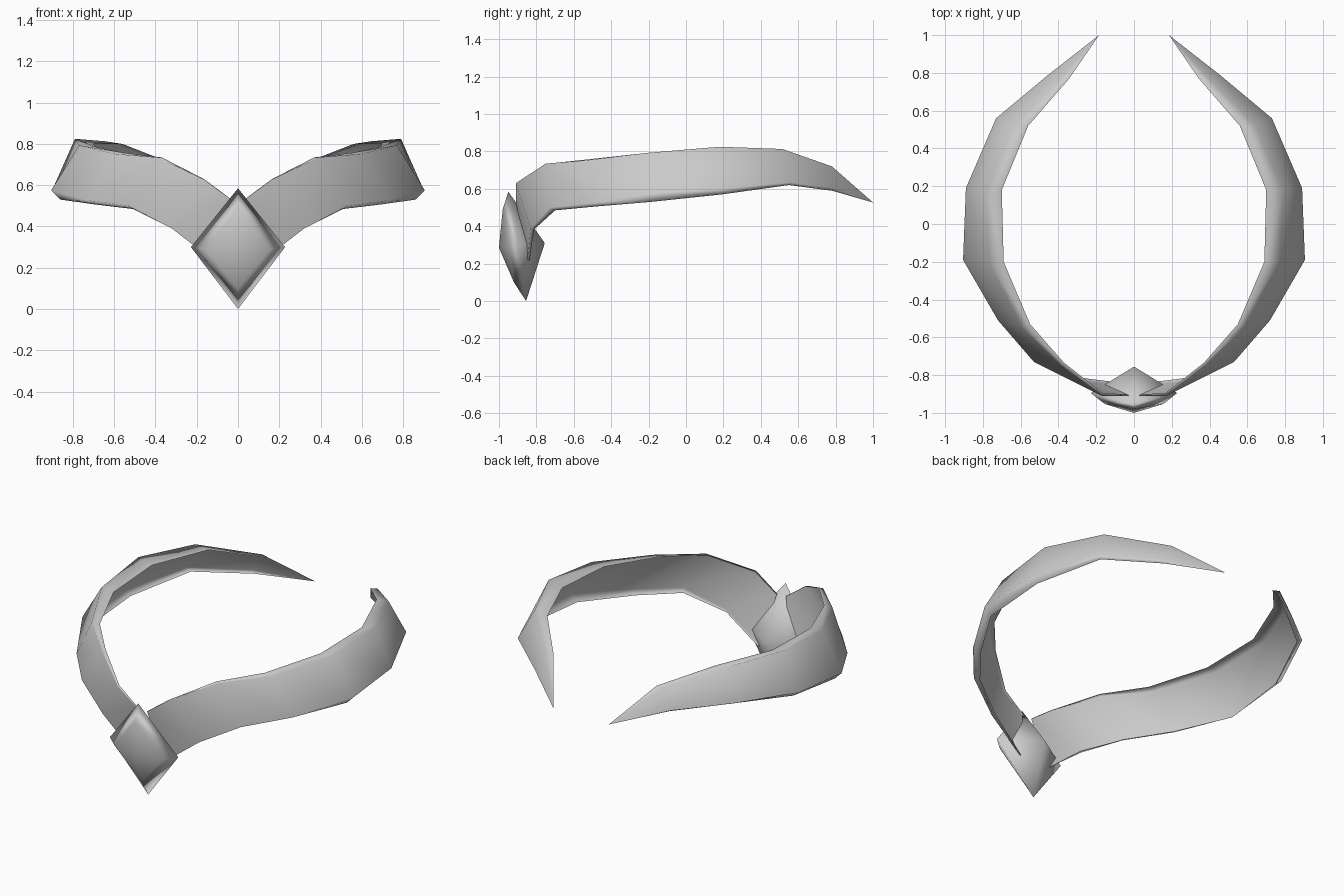
import bpy
import bmesh

cube = bpy.data.objects.get("Cube")
if cube:
    bpy.data.objects.remove(cube, do_unlink=True)

# One plain grey for the whole piece
grey = bpy.data.materials.new("light_grey")
grey.use_nodes = True
colour = (0.6, 0.6, 0.6, 1)
grey.diffuse_color = colour
grey.node_tree.nodes["Principled BSDF"].inputs["Base Color"].default_value = colour


def loft(name, sections, end, start=None, closed=False, mirror=False):
    """Skin cross-sections in order, closing the ends to points."""
    bm = bmesh.new()
    rows = [[bm.verts.new(p) for p in section] for section in sections]
    count = len(rows[0])
    pairs = [(i, (i + 1) % count) for i in range(count if closed else count - 1)]
    for a, b in zip(rows, rows[1:]):
        for i, j in pairs:
            bm.faces.new((a[i], a[j], b[j], b[i]))
    last = bm.verts.new(end)
    for i, j in pairs:
        bm.faces.new((rows[-1][i], rows[-1][j], last))
    if start:
        first = bm.verts.new(start)
        for i, j in pairs:
            bm.faces.new((rows[0][j], rows[0][i], first))
    for face in bm.faces:
        face.smooth = True
    mesh = bpy.data.meshes.new(name)
    bm.to_mesh(mesh)
    bm.free()
    mesh.materials.append(grey)
    obj = bpy.data.objects.new(name, mesh)
    bpy.context.collection.objects.link(obj)
    if mirror:
        obj.modifiers.new("mirror", "MIRROR")
    obj.modifiers.new("soft_edges", "WEIGHTED_NORMAL")


# Band: an open-backed shell, inner top, outer top, outer bottom, inner bottom
stations = [
    [(.03, -.902, .53), (.03, -.91, .53), (.10, -.848, .22), (.105, -.836, .22)],
    [(.165, -.895, .63), (.17, -.91, .63), (.32, -.83, .39), (.30, -.812, .383)],
    [(.37, -.735, .735), (.39, -.75, .735), (.53, -.73, .50), (.51, -.70, .485)],
    [(.55, -.53, .757), (.60, -.54, .752), (.72, -.51, .525), (.68, -.49, .505)],
    [(.69, -.20, .785), (.77, -.20, .793), (.905, -.19, .575), (.86, -.19, .53)],
    [(.70, .18, .80), (.79, .18, .825), (.89, .19, .60), (.85, .19, .57)],
    [(.56, .52, .80), (.645, .515, .813), (.73, .56, .635), (.70, .55, .62)],
    [(.343, .77, .715), (.385, .78, .72), (.46, .785, .605), (.435, .78, .59)],
]
loft("band", stations, end=(.185, 1, .527), mirror=True)


# Gem: girdle and raised front rim, a domed face and a pointed back
def diamond(width, side_y, side_z, top, bottom):
    return [(0, *top), (-width, side_y, side_z), (0, *bottom), (width, side_y, side_z)]


girdle = diamond(.228, -.895, .30, (-.95, .585), (-.855, 0))
front_rim = diamond(.155, -.953, .29, (-.98, .49), (-.92, .10))
loft("gem", [girdle, front_rim], end=(0, -1, .285), start=(0, -.755, .31), closed=True)
